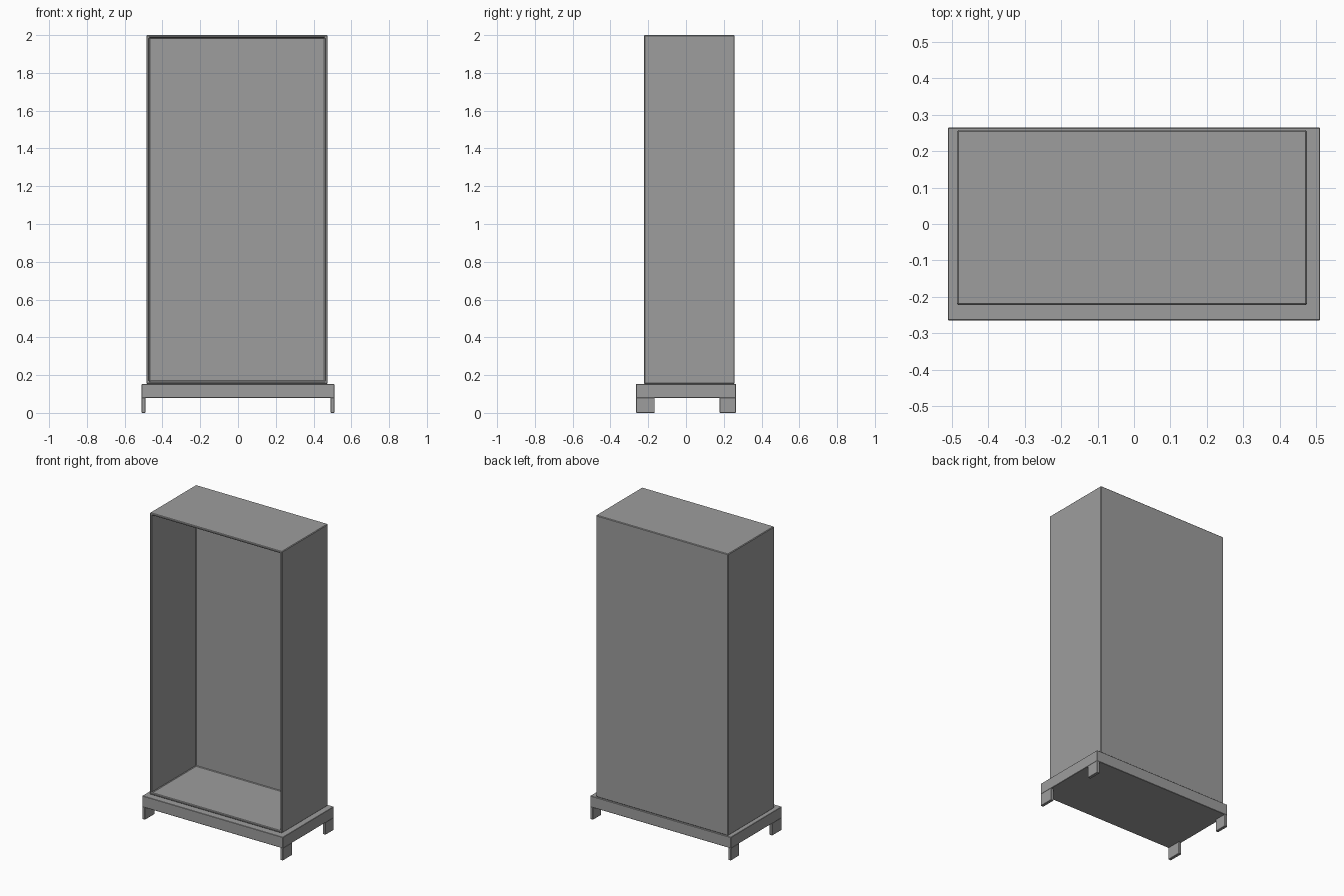
import bpy
import bmesh
from mathutils import Vector

cube = bpy.data.objects.get("Cube")
if cube:
    bpy.data.objects.remove(cube, do_unlink=True)

# Single painted finish
COLOR = (0.34, 0.34, 0.34, 1.0)
paint = bpy.data.materials.new("grey_paint")
paint.use_nodes = True
paint.diffuse_color = COLOR
shader = paint.node_tree.nodes["Principled BSDF"]
shader.inputs["Base Color"].default_value = COLOR
shader.inputs["Roughness"].default_value = 0.6


def box_bmesh(low, high):
    """Box between two opposite corners."""
    low, high = Vector(low), Vector(high)
    bm = bmesh.new()
    bmesh.ops.create_cube(bm, size=1)
    bmesh.ops.scale(bm, vec=high - low, verts=bm.verts)
    bmesh.ops.translate(bm, vec=(low + high) / 2, verts=bm.verts)
    bm.normal_update()
    return bm


def finish(name, bm, bevel):
    mesh = bpy.data.meshes.new(name)
    bm.to_mesh(mesh)
    bm.free()
    mesh.materials.append(paint)
    obj = bpy.data.objects.new(name, mesh)
    bpy.context.collection.objects.link(obj)
    if bevel:
        mod = obj.modifiers.new("softened_edges", "BEVEL")
        mod.width = bevel
        mod.segments = 1
    return obj


# Cabinet: open-fronted shell with a thin wall
WALL, FRONT, BACK = 0.02, -0.222, 0.257
bm = box_bmesh((-0.485, FRONT, 0.153), (0.474, BACK, 2.0))
front = min(bm.faces, key=lambda f: f.calc_center_median().y)
bmesh.ops.inset_region(bm, faces=[front], thickness=WALL)
hollow = bmesh.ops.extrude_discrete_faces(bm, faces=[front])["faces"][0]
bmesh.ops.translate(bm, vec=(0, BACK - WALL - FRONT, 0), verts=hollow.verts)
finish("cabinet_shell", bm, 0.004)

# Plinth under the cabinet
X, Y, LEG = 0.51, 0.264, 0.08
finish("plinth", box_bmesh((-X, -Y, LEG), (X, Y, 0.153)), 0.002)

# Flat plate feet at the four corners
for side, sx in (("left", 1), ("right", -1)):
    xs = sorted((sx * X, sx * (X - 0.02)))
    for end, y0, y1 in (("front", -Y, -0.166), ("back", 0.178, Y)):
        finish(f"{end}_{side}_foot",
               box_bmesh((xs[0], y0, 0), (xs[1], y1, LEG + 0.002)), 0.002)
